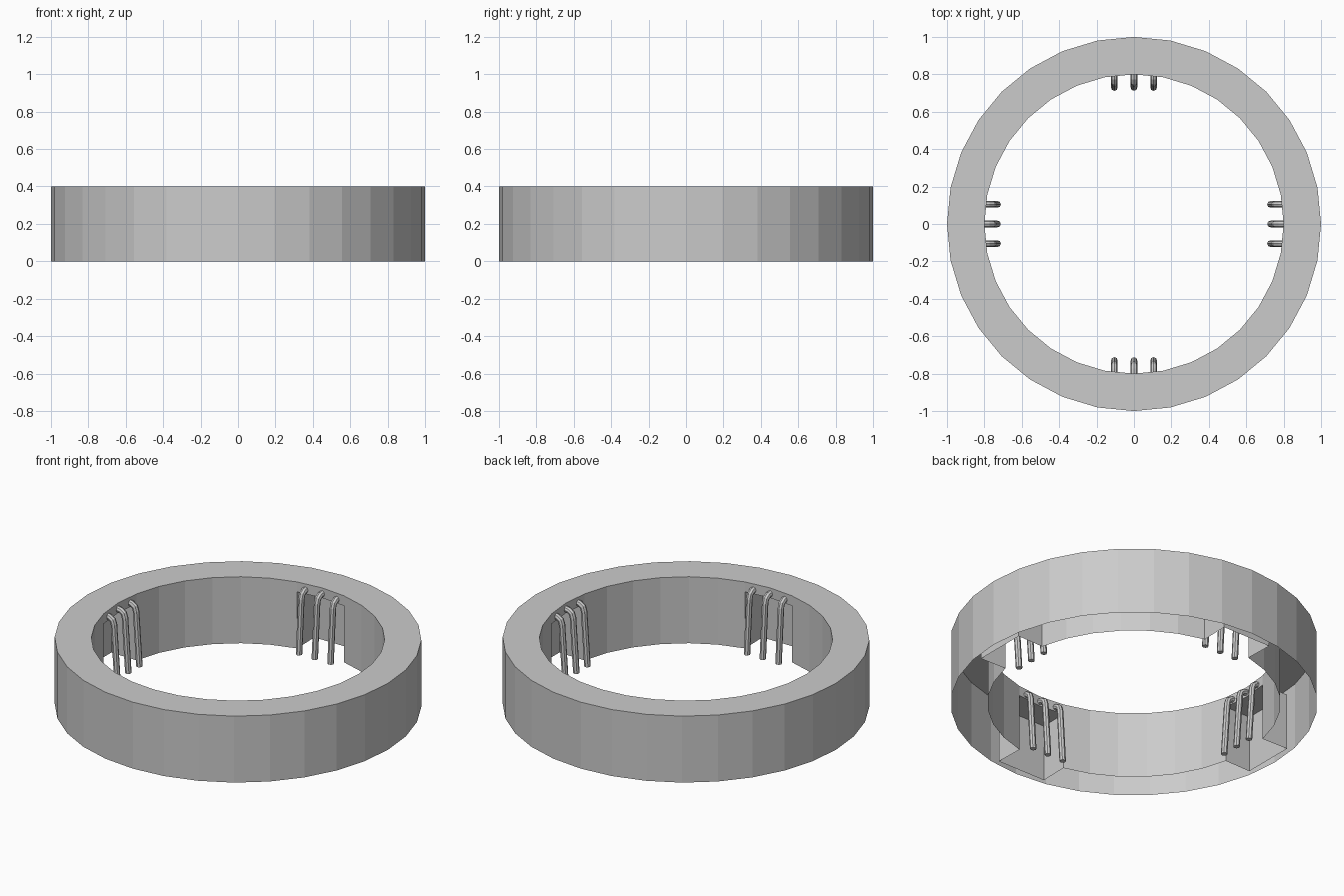
import bpy, bmesh
from math import sin, cos, pi
from mathutils import Matrix, Vector

if "Cube" in bpy.data.objects:
    bpy.data.objects.remove(bpy.data.objects["Cube"])

N, H = 32, 0.40          # ring sides and height
R_OUT, R_IN = 1.0, 0.80
POCKET_TOP, POCKET_R, POCKET_W = 0.34, 0.955, 0.16


def at(r, i, z):
    a = 2 * pi * i / N
    return Vector((r * cos(a), r * sin(a), z))


def add_object(name, bm):
    bmesh.ops.remove_doubles(bm, verts=bm.verts, dist=1e-5)
    me = bpy.data.meshes.new(name)
    bm.to_mesh(me)
    bm.free()
    ob = bpy.data.objects.new(name, me)
    bpy.context.collection.objects.link(ob)
    return ob


bm = bmesh.new()


def face(*pts):
    bm.faces.new([bm.verts.new(p) for p in pts])


# Ring shell: outer wall, top and inner wall, open underneath
for i in range(N):
    j = i + 1
    face(at(R_OUT, i, 0), at(R_OUT, j, 0), at(R_OUT, j, H), at(R_OUT, i, H))
    face(at(R_OUT, i, H), at(R_OUT, j, H), at(R_IN, j, H), at(R_IN, i, H))
    # the two facets beside each quarter point stop above a pocket
    z = POCKET_TOP if i % 8 in (0, 7) else 0
    face(at(R_IN, j, z), at(R_IN, i, z), at(R_IN, i, H), at(R_IN, j, H))

# Pockets: ceiling, back and two sides
for q in range(4):
    k = q * 8
    rot = Matrix.Rotation(q * pi / 2, 3, 'Z')

    def back(side, z):
        return rot @ Vector((POCKET_R, side * POCKET_W, z))
    t = POCKET_TOP
    face(at(R_IN, k - 1, t), at(R_IN, k, t), at(R_IN, k + 1, t), back(1, t), back(-1, t))
    face(back(-1, 0), back(-1, t), back(1, t), back(1, 0))
    face(at(R_IN, k - 1, 0), at(R_IN, k - 1, t), back(-1, t), back(-1, 0))
    face(back(1, 0), back(1, t), at(R_IN, k + 1, t), at(R_IN, k + 1, 0))
add_object("ring_housing", bm)

# Bent contact pins: (radius, height) path swept with an octagon
PATH = [(0.81, 0.367), (0.778, 0.362), (0.760, 0.350), (0.752, 0.325), (0.730, 0.0)]
PIN_R, SIDES = 0.018, 8


def pin(name, angle, offset):
    bm = bmesh.new()
    pts = [Vector((r, offset, z)) for r, z in PATH]
    rings = []
    for n, p in enumerate(pts):
        d = (pts[min(n + 1, len(pts) - 1)] - pts[max(n - 1, 0)]).normalized()
        if n == len(pts) - 1:
            d = Vector((0, 0, -1))
        u = Vector((0, 1, 0))
        v = d.cross(u)
        rings.append([bm.verts.new(p + PIN_R * (cos(a) * u + sin(a) * v))
                      for a in (2 * pi * s / SIDES for s in range(SIDES))])
    for a, b in zip(rings, rings[1:]):
        for s in range(SIDES):
            t = (s + 1) % SIDES
            bm.faces.new((a[s], a[t], b[t], b[s]))
    bm.faces.new(rings[0][::-1])
    bm.faces.new(rings[-1])
    bmesh.ops.recalc_face_normals(bm, faces=bm.faces)
    bmesh.ops.rotate(bm, verts=bm.verts, matrix=Matrix.Rotation(angle, 3, 'Z'))
    add_object(name, bm)


for q, side in enumerate(("right", "back", "left", "front")):
    for n in (-1, 0, 1):
        pin(f"contact_pin_{side}_{n + 2}", q * pi / 2, n * 0.105)
